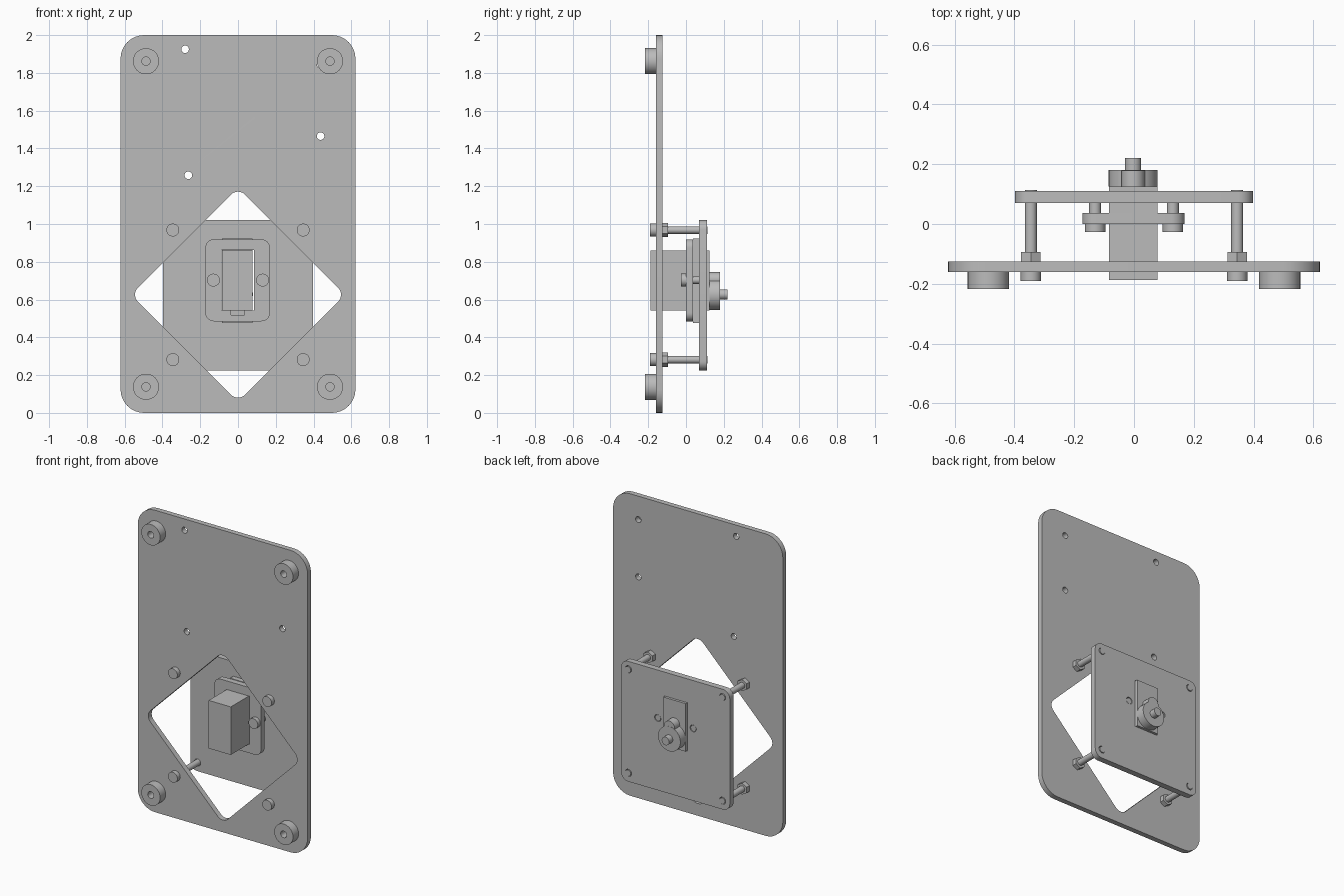
import bpy, bmesh
from math import pi, cos, sin
from mathutils import Matrix

cube = bpy.data.objects.get("Cube")
if cube:
    bpy.data.objects.remove(cube, do_unlink=True)

grey = bpy.data.materials.new("plain_grey")
grey.use_nodes = True
grey.diffuse_color = (0.5, 0.5, 0.5, 1)
grey.node_tree.nodes["Principled BSDF"].inputs["Base Color"].default_value = (0.5, 0.5, 0.5, 1)


def circle(x, z, r, n=32):
    return [(x + r * sin(2 * pi * i / n), z + r * cos(2 * pi * i / n)) for i in range(n)]


def box(x, z, hx, hz, r=0, turn=0, steps=8):
    """Rectangle outline, optionally with rounded corners and turned."""
    pts = []
    for k, (sx, sz) in enumerate([(1, 1), (-1, 1), (-1, -1), (1, -1)]):
        for i in range(steps + 1 if r else 1):
            a = pi / 2 * (k + i / steps)
            px = sx * (hx - r) + r * cos(a) * bool(r)
            pz = sz * (hz - r) + r * sin(a) * bool(r)
            pts.append((x + px * cos(turn) - pz * sin(turn),
                        z + px * sin(turn) + pz * cos(turn)))
    return pts


def part(name, y0, y1, outline, *holes):
    """Extrude an outline with holes from y0 to y1."""
    curve = bpy.data.curves.new(name, "CURVE")
    curve.dimensions = "2D"
    curve.fill_mode = "BOTH"
    curve.extrude = (y1 - y0) / 2
    for loop in (outline, *holes):
        spline = curve.splines.new("POLY")
        spline.points.add(len(loop) - 1)
        for p, (x, z) in zip(spline.points, loop):
            p.co = (x, z, 0, 1)
        spline.use_cyclic_u = True
    temp = bpy.data.objects.new(name + "_curve", curve)
    bpy.context.collection.objects.link(temp)
    graph = bpy.context.evaluated_depsgraph_get()
    mesh = bpy.data.meshes.new_from_object(temp.evaluated_get(graph))
    bpy.data.objects.remove(temp, do_unlink=True)
    bpy.data.curves.remove(curve)
    # Stand the profile upright, facing the front
    mesh.transform(Matrix.Translation((0, (y0 + y1) / 2, 0)) @ Matrix.Rotation(pi / 2, 4, "X"))
    bm = bmesh.new()
    bm.from_mesh(mesh)
    bmesh.ops.remove_doubles(bm, verts=bm.verts, dist=1e-5)
    bmesh.ops.recalc_face_normals(bm, faces=bm.faces)
    bm.to_mesh(mesh)
    bm.free()
    mesh.name = name
    mesh.materials.clear()
    mesh.materials.append(grey)
    ob = bpy.data.objects.new(name, mesh)
    bpy.context.collection.objects.link(ob)
    bpy.ops.object.select_all(action="DESELECT")
    ob.select_set(True)
    bpy.context.view_layer.objects.active = ob
    bpy.ops.object.shade_smooth_by_angle()
    return ob


FRONT, BACK = -0.16, -0.125          # large plate
CARRIER0, CARRIER1 = 0.07, 0.11      # small plate
corners = [(sx, sz) for sx in (-1, 1) for sz in (-1, 1)]
posts = [(0.345 * sx, 0.625 + 0.343 * sz) for sx, sz in corners]
clamp_x = (-0.13, 0.13)
clamp_z = 0.703

# Large plate with diamond window and board mounting holes
part("base_plate", FRONT, BACK, box(0, 1, 0.622, 1, 0.125),
     box(0, 0.626, 0.401, 0.401, 0.053, pi / 4),
     *[circle(x, z, 0.02) for x, z in
       [(-0.28, 1.925), (-0.263, 1.258), (0.437, 1.465), (0.437, 1.845)]])

# Ring feet
for sx, sz in corners:
    x, z = 0.487 * sx, 1 + 0.862 * sz
    part("foot", -0.218, FRONT, circle(x, z, 0.069), circle(x, z, 0.022))

# Small plate carrying the motor
part("carrier_plate", CARRIER0, CARRIER1, box(0, 0.622, 0.398, 0.398, 0.05),
     box(-0.001, 0.702, 0.087, 0.16),
     *[circle(x, z, 0.023) for x, z in posts],
     *[circle(x, clamp_z, 0.023) for x in clamp_x])

# Long screws with nuts joining the plates
for x, z in posts:
    part("screw_head", -0.19, FRONT, circle(x, z, 0.034))
    part("screw_shaft", FRONT, 0.114, circle(x, z, 0.02))
    part("hex_nut", BACK, -0.094, circle(x, z, 0.038, 6))

# Clamp frame with a slot and a cable notch
slot = box(-0.001, 0.702, 0.087, 0.16)
notch = [(-0.036, 0.542), (-0.036, 0.517), (0.034, 0.517), (0.034, 0.542)]
part("clamp_frame", 0, 0.037, box(-0.002, 0.702, 0.171, 0.217, 0.045),
     slot[:3] + notch + slot[3:])
for x in clamp_x:
    part("clamp_screw_head", -0.027, 0, circle(x, clamp_z, 0.034))
    part("clamp_screw_shaft", 0, 0.108, circle(x, clamp_z, 0.02))

# Motor with mounting flange, gear housing and output shaft
mx = -0.003
part("motor_body", -0.187, 0.125, box(mx, 0.702, 0.081, 0.159))
part("motor_flange", 0.037, CARRIER0, box(mx, 0.7, 0.081, 0.223))
part("gear_housing", 0.125, 0.18, circle(mx, 0.627, 0.082))
part("small_gear_housing", 0.125, 0.179, circle(mx, 0.706, 0.039))
part("output_shaft", 0.18, 0.22, circle(mx, 0.627, 0.027))
